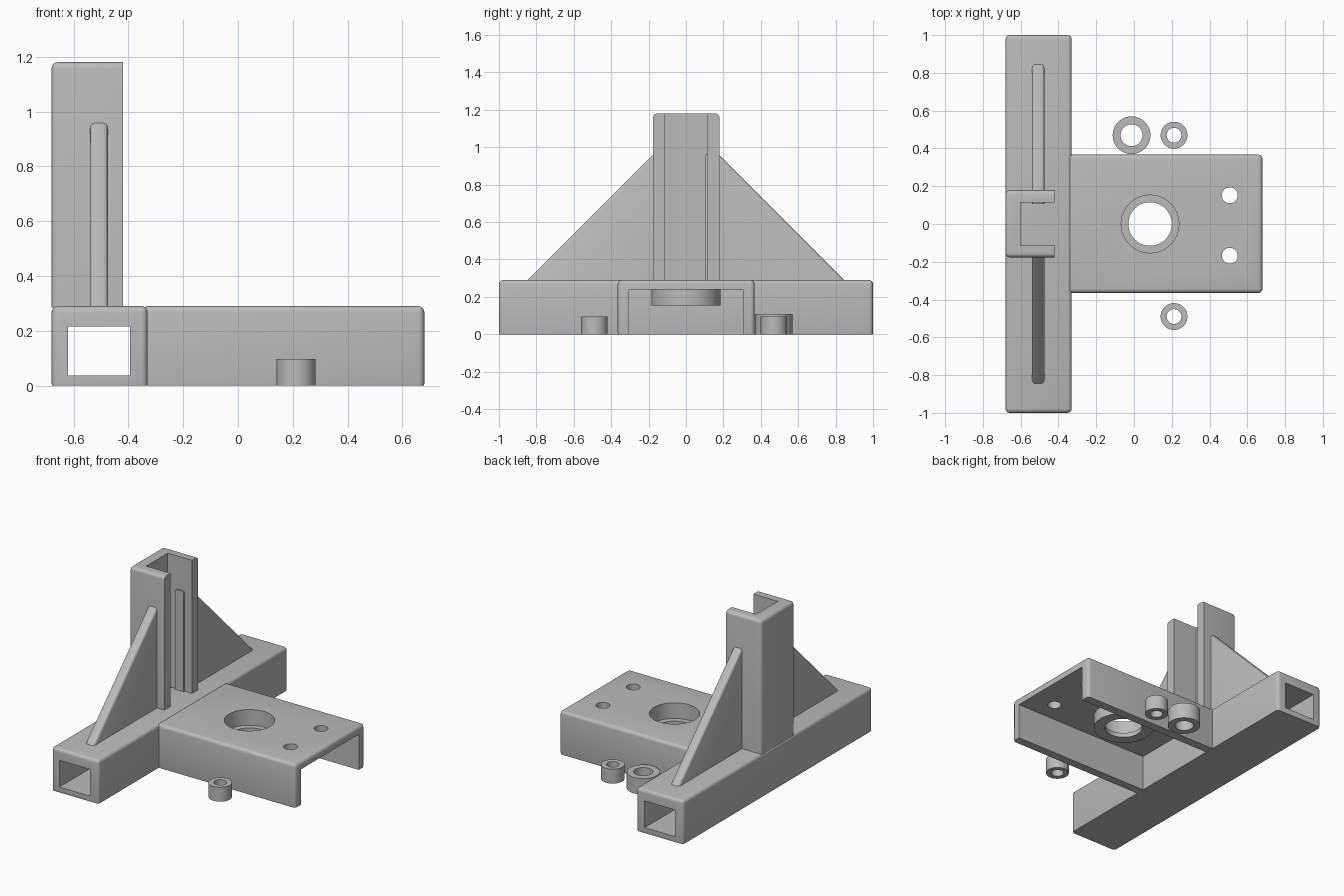
import bpy, bmesh, math
from mathutils import Vector

if "Cube" in bpy.data.objects:
    bpy.data.objects.remove(bpy.data.objects["Cube"])

grey = bpy.data.materials.new("plain_grey")
grey.use_nodes = True
grey.diffuse_color = (0.5, 0.5, 0.5, 1)
grey.node_tree.nodes["Principled BSDF"].inputs["Base Color"].default_value = (0.5, 0.5, 0.5, 1)

ROUND = 0.022      # edge rounding of all the blocks
UNDER = -0.014     # blocks start below ground and are trimmed flat at z = 0


def finish(name, bm):
    bmesh.ops.recalc_face_normals(bm, faces=bm.faces)
    mesh = bpy.data.meshes.new(name)
    bm.to_mesh(mesh)
    bm.free()
    obj = bpy.data.objects.new(name, mesh)
    bpy.context.collection.objects.link(obj)
    obj.data.materials.append(grey)
    return obj


def block(name, lo, hi, rounding=0.0, trims=()):
    """Box between two corners, rounded, then trimmed by (point, outward normal)."""
    bm = bmesh.new()
    bmesh.ops.create_cube(bm, size=1)
    for v in bm.verts:
        v.co = Vector([(a + b) / 2 + c * (b - a) for a, b, c in zip(lo, hi, v.co)])
    if rounding:
        bmesh.ops.bevel(bm, geom=bm.edges[:], offset=rounding, segments=4,
                        profile=0.5, affect='EDGES')
    for point, normal in trims:
        bmesh.ops.bisect_plane(bm, geom=bm.verts[:] + bm.edges[:] + bm.faces[:],
                               plane_co=point, plane_no=normal, clear_outer=True)
        rim = [e for e in bm.edges if e.is_boundary]
        bmesh.ops.holes_fill(bm, edges=rim, sides=0)
    return finish(name, bm)


def lathe(name, x, y, profile, sides=48):
    """Closed (radius, z) profile turned about a vertical axis."""
    bm = bmesh.new()
    rings = []
    for i in range(sides):
        a = math.tau * i / sides
        rings.append([bm.verts.new((x + r * math.cos(a), y + r * math.sin(a), z))
                      for r, z in profile])
    n = len(profile)
    for i in range(sides):
        p, q = rings[i], rings[(i + 1) % sides]
        for j in range(n):
            k = (j + 1) % n
            bm.faces.new((p[j], q[j], q[k], p[k]))
    return finish(name, bm)


def cylinder(name, x, y, radius, lo, hi):
    bm = bmesh.new()
    bmesh.ops.create_cone(bm, cap_ends=True, segments=48, radius1=radius,
                          radius2=radius, depth=hi - lo)
    bmesh.ops.translate(bm, verts=bm.verts, vec=(x, y, (lo + hi) / 2))
    return finish(name, bm)


def carve(obj, cutters):
    for cutter in cutters:
        mod = obj.modifiers.new("cut", 'BOOLEAN')
        mod.operation, mod.solver, mod.object = 'DIFFERENCE', 'EXACT', cutter
        bpy.context.view_layer.objects.active = obj
        bpy.ops.object.modifier_apply(modifier=mod.name)
        bpy.data.objects.remove(cutter)
    return obj


ground = ((0, 0, 0), (0, 0, -1))
parts = []

# Hollow cross beam
beam = block("cross_beam", (-0.68, -1, UNDER), (-0.33, 1, 0.29), ROUND, [ground])
parts.append(carve(beam, [block("beam_bore", (-0.62, -1.2, 0.037), (-0.395, 1.2, 0.215))]))

# Channel-shaped base plate with bearing hole and two screw holes
plate = block("base_plate", (-0.35, -0.365, UNDER), (0.68, 0.367, 0.29), ROUND, [ground])
parts.append(carve(plate, [
    block("plate_channel", (-0.33, -0.306, -0.5), (1, 0.306, 0.238)),
    cylinder("bearing_bore", 0.085, 0, 0.153, 0.1, 0.5),
    cylinder("screw_bore_left", 0.507, 0.152, 0.042, 0.1, 0.5),
    cylinder("screw_bore_right", 0.507, -0.168, 0.042, 0.1, 0.5)]))

# Stepped bearing seat under the plate
parts.append(lathe("bearing_seat", 0.085, 0, [
    (0.185, 0.238), (0.185, 0.155), (0.115, 0.155), (0.115, 0.185),
    (0.153, 0.185), (0.153, 0.238)]))

# Upright tower with an open slot towards the plate
tower = block("tower", (-0.68, -0.177, 0.22), (-0.36, 0.179, 1.18), ROUND,
              [((-0.42, 0, 0), (1, 0, 0)), ((0, 0, 0.285), (0, 0, -1))])
parts.append(carve(tower, [block("tower_slot", (-0.60, -0.112, 0.29), (0, 0.115, 2))]))

# Sloping gussets on both sides of the tower
for name, side, inner in (("gusset_left", 1, 0.105), ("gusset_right", -1, 0.125)):
    bm = bmesh.new()
    outline = [(inner, 0.28), (0.855, 0.28), (0.175, 0.96), (inner, 0.96)]
    face = bm.faces.new([bm.verts.new((-0.54, side * y, z)) for y, z in outline])
    solid = bmesh.ops.extrude_face_region(bm, geom=[face])
    moved = [v for v in solid["geom"] if isinstance(v, bmesh.types.BMVert)]
    bmesh.ops.translate(bm, verts=moved, vec=(0.065, 0, 0))
    # round the long edges of the slope and top
    long_edges = [e for e in bm.edges
                  if abs(e.verts[0].co.x - e.verts[1].co.x) < 0.001
                  and max(v.co.z for v in e.verts) > 0.9
                  and min(abs(v.co.y) for v in e.verts) > 0.1
                  and abs(e.verts[0].co.y - e.verts[1].co.y) > 0.01]
    bmesh.ops.bevel(bm, geom=long_edges, offset=0.016, segments=3,
                    profile=0.5, affect='EDGES')
    parts.append(finish(name, bm))

# Loose spacer rings
for name, x, y, outer, inner, height in (
        ("large_spacer", -0.013, 0.47, 0.1, 0.058, 0.107),
        ("small_spacer_left", 0.212, 0.47, 0.071, 0.039, 0.096),
        ("small_spacer_right", 0.212, -0.49, 0.071, 0.039, 0.096)):
    parts.append(lathe(name, x, y, [(outer, 0), (outer, height), (inner, height), (inner, 0)]))

# Smooth the curved faces, keep hard edges
bpy.ops.object.select_all(action='DESELECT')
for obj in parts:
    obj.select_set(True)
bpy.context.view_layer.objects.active = parts[0]
bpy.ops.object.shade_smooth_by_angle(angle=math.radians(30))
